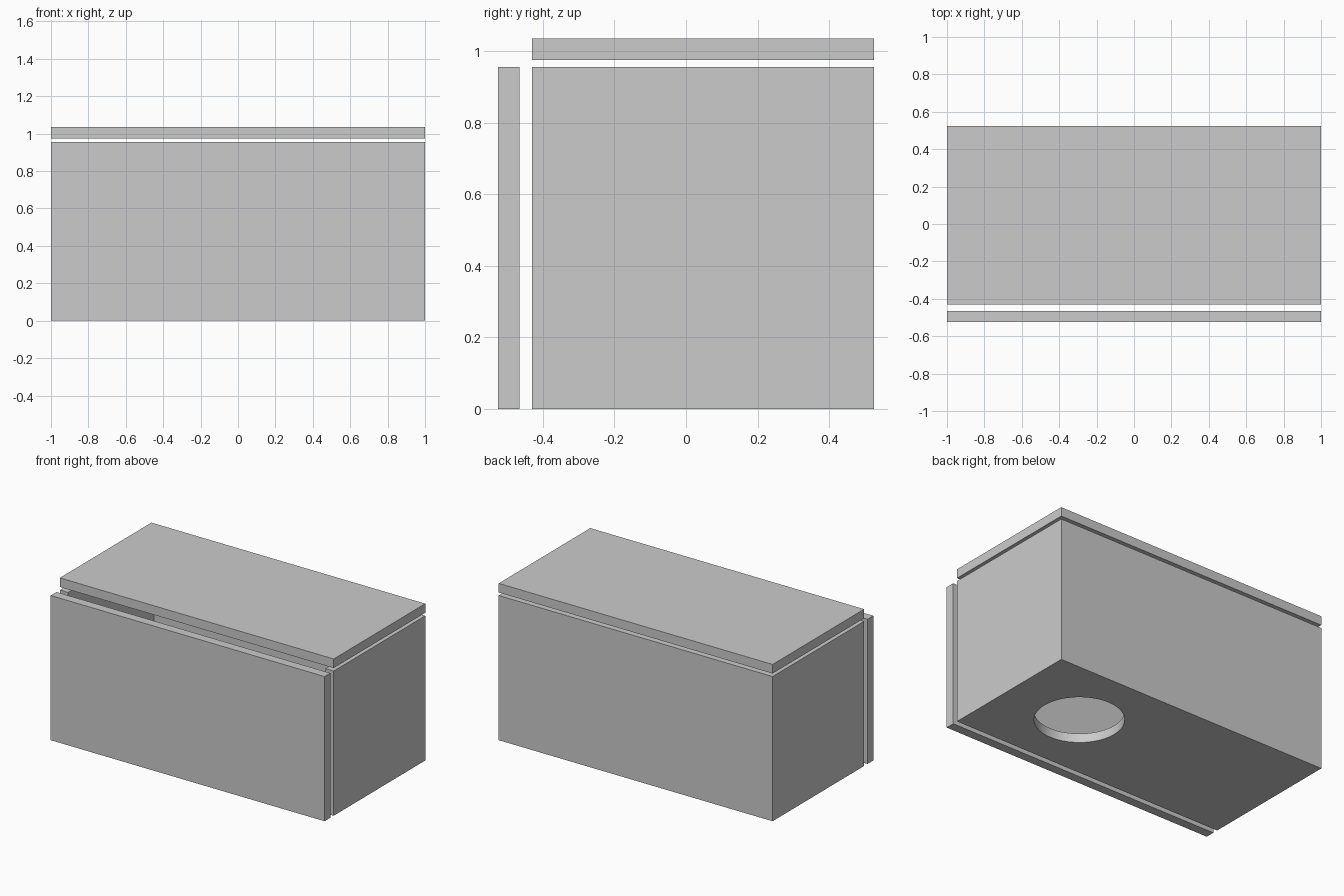
import bpy
from math import radians

if "Cube" in bpy.data.objects:
    bpy.data.objects.remove(bpy.data.objects["Cube"])

T = 0.06                       # board thickness
FRONT, BACK = -0.43, 0.525     # depth range of the body
H = 0.955                      # body height


def box(name, lo, hi):
    """Axis-aligned box between two corners."""
    bpy.ops.mesh.primitive_cube_add(size=1)
    ob = bpy.context.object
    ob.name = name
    for v in ob.data.vertices:
        v.co = [lo[i] if v.co[i] < 0 else hi[i] for i in range(3)]
    return ob


def cut(target, cutter):
    """Subtract the cutter, apply and remove it."""
    cutter.hide_render = True
    mod = target.modifiers.new("cut", 'BOOLEAN')
    mod.operation = 'DIFFERENCE'
    mod.solver = 'EXACT'
    mod.object = cutter
    bpy.ops.object.select_all(action='DESELECT')
    bpy.context.view_layer.objects.active = target
    target.select_set(True)
    bpy.ops.object.modifier_apply(modifier=mod.name)
    bpy.data.objects.remove(cutter, do_unlink=True)


# Body: floor, back and two sides, open at the front and top
body = box("box_body", (-1, FRONT, 0), (1, BACK, H))
cut(body, box("cavity", (-1 + T, FRONT - 0.2, T), (1 - T, BACK - T, H + 0.2)))

# Round hole through the floor
bpy.ops.mesh.primitive_cylinder_add(vertices=64, radius=0.267, depth=0.3,
                                    location=(0.46, (FRONT + BACK) / 2, 0))
cut(body, bpy.context.object)
bpy.ops.object.shade_smooth_by_angle(angle=radians(30))

# Separate front board and lid, floating slightly off the body
box("front_panel", (-1, -0.525, 0), (1, -0.525 + T, H))
box("lid", (-1, FRONT, 0.975), (1, BACK, 0.975 + T))
